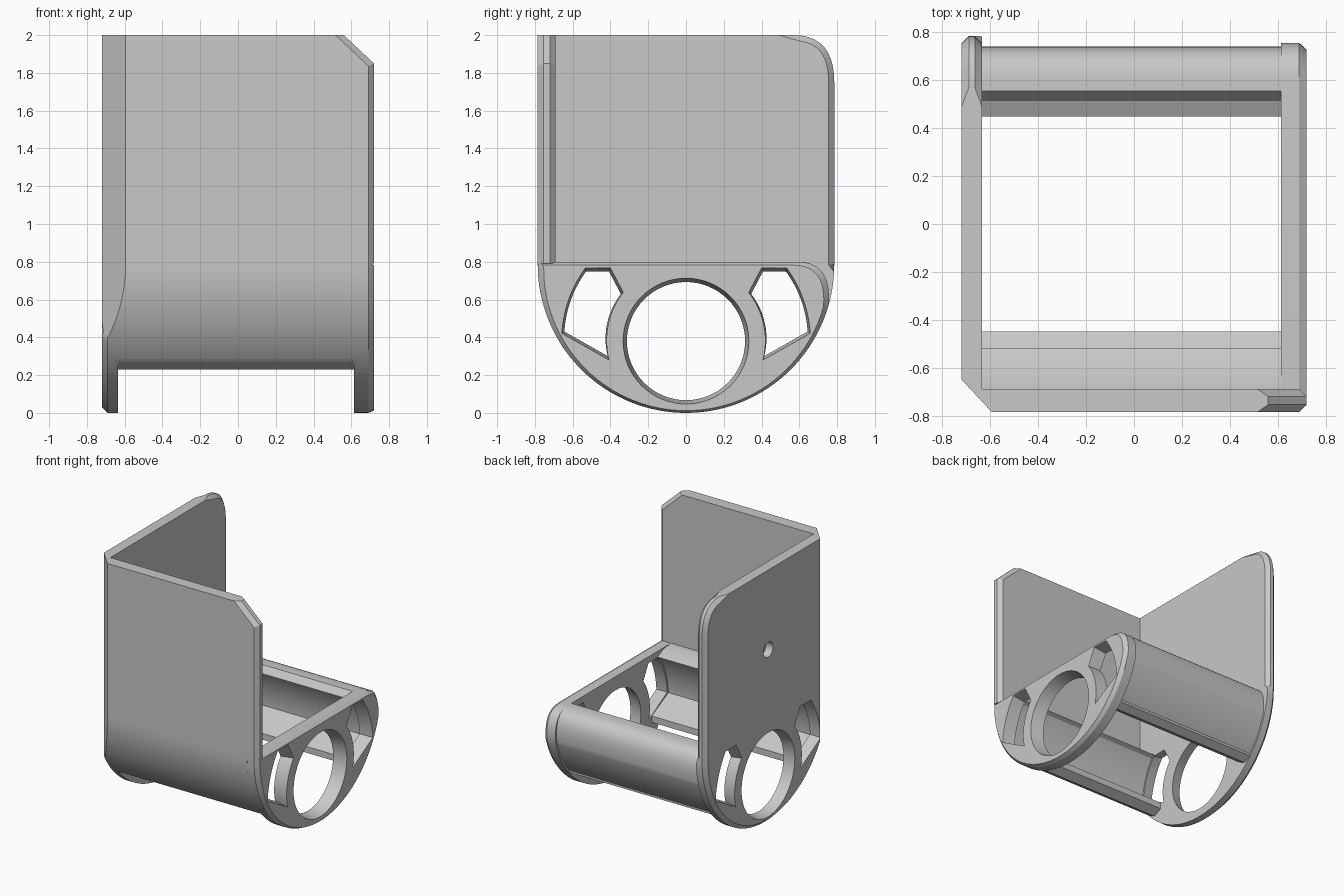
import bpy, bmesh
from math import sin, cos, radians
from mathutils import Vector

if "Cube" in bpy.data.objects:
    bpy.data.objects.remove(bpy.data.objects["Cube"])

R = 0.785          # radius of the rounded underside
BORE_Z = 0.38      # height of the round opening's centre
GREY = (0.58, 0.58, 0.58, 1)

mat = bpy.data.materials.new("plain grey")
mat.use_nodes = True
mat.diffuse_color = GREY
mat.node_tree.nodes["Principled BSDF"].inputs["Base Color"].default_value = GREY

PLACE = {"x": lambda p, t: (t, p[0], p[1]),
         "y": lambda p, t: (p[0], t, p[1]),
         "z": lambda p, t: (p[0], p[1], t)}


def arc(cz, r, a0, a1, n=24):
    """Points on a circle centred on the middle plane; angle 0 is the back."""
    steps = [radians(a0 + (a1 - a0) * i / n) for i in range(n + 1)]
    return [(r * cos(a), cz + r * sin(a)) for a in steps]


def curve(p, c, q, n=10):
    """Rounded corner from p to q with control point c."""
    p, c, q = Vector(p), Vector(c), Vector(q)
    ts = [i / n for i in range(n + 1)]
    return [tuple(p * (1 - t) ** 2 + c * 2 * t * (1 - t) + q * t * t) for t in ts]


def prism(name, pts, start, end, axis="x", taper=1.0, rim=None, width=0.03):
    """Extrude a profile; taper shrinks the far end, rim picks edges to chamfer."""
    bm = bmesh.new()
    mid = sum((Vector(p) for p in pts), Vector((0, 0))) / len(pts)
    far = [mid + (Vector(p) - mid) * taper for p in pts]
    a = [bm.verts.new(PLACE[axis](p, start)) for p in pts]
    b = [bm.verts.new(PLACE[axis](p, end)) for p in far]
    bm.faces.new(a)
    bm.faces.new(b)
    for i in range(len(pts)):
        j = (i + 1) % len(pts)
        bm.faces.new((a[i], a[j], b[j], b[i]))
    bmesh.ops.recalc_face_normals(bm, faces=bm.faces)
    if rim:
        edges = [e for e in bm.edges if rim(*e.verts)]
        bmesh.ops.bevel(bm, geom=edges, offset=width, segments=1, affect="EDGES")
    mesh = bpy.data.meshes.new(name)
    bm.to_mesh(mesh)
    bm.free()
    obj = bpy.data.objects.new(name, mesh)
    bpy.context.collection.objects.link(obj)
    mesh.materials.append(mat)
    return obj


def activate(obj):
    bpy.ops.object.select_all(action="DESELECT")
    obj.select_set(True)
    bpy.context.view_layer.objects.active = obj


def cut(obj, cutters):
    activate(obj)
    for c in cutters:
        c.hide_render = True
        mod = obj.modifiers.new("cut", "BOOLEAN")
        mod.operation, mod.solver, mod.object = "DIFFERENCE", "EXACT", c
        bpy.ops.object.modifier_apply(modifier=mod.name)


# Tall side plate, rounded underneath and at the upper back corner
def tall_rim(v, w):
    m = (v.co + w.co) / 2
    if abs(v.co.x - w.co.x) > 0.01 or m.z > 1.999:
        return False
    if m.x < -0.7:
        return not (m.y < -0.7 and m.z > 0.79)
    return m.y > 0.4 and m.z > 0.79


tall_corner = curve((R, 1.75), (R, 2), (0.57, 2))
tall_profile = arc(R, R, -180, 0, 64) + tall_corner + [(0.49, 2), (-R, 2)]
tall_plate = prism("tall_side_plate", tall_profile, -0.72, -0.635, rim=tall_rim)

# Low side plate: a tapered outer layer makes the chamfered rim
low_corner = curve((0.755, 0.57), (0.775, 0.8), (0.59, 0.8))
low_profile = [(-R, 0.8)] + arc(R, R, -176, -20, 56) + low_corner
low_plate = prism("low_side_plate", low_profile, 0.69, 0.615)
rim_profile = [(y, min(z, 0.8)) for y, z in low_profile]
low_rim = prism("low_plate_rim", rim_profile, 0.69, 0.72, taper=0.962)


# Tall front panel with a clipped corner
def panel_rim(v, w):
    return (abs(v.co.y - w.co.y) < 0.01 and min(v.co.x, w.co.x) > 0.5
            and max(v.co.z, w.co.z) > 1)


panel_profile = [(-0.72, 0.79), (0.72, 0.79), (0.72, 1.85), (0.56, 2), (-0.72, 2)]
front_panel = prism("front_panel", panel_profile, -R, -0.69, "y", rim=panel_rim)

# Curved shells joining the side plates, each with a lip below
lip = [(0.45, 0.315), (0.45, 0.265), (0.52, 0.23), (0.58, 0.262)]
bore = arc(BORE_Z, 0.66, 33, 3.5, 16)
back_profile = (bore + lip + arc(R, 0.77, -41, -17, 14)
                + curve((0.738, 0.575), (0.76, 0.8), (0.6, 0.8)) + [(0.555, 0.8), (0.515, 0.75)])
front_profile = (bore + lip + arc(R, R, -41, 0, 20)
                 + [(R, 0.8), (0.69, 0.8), (0.6, 0.79), (0.52, 0.755)])
back_shell = prism("back_shell", back_profile, -0.65, 0.63)
front_shell = prism("front_shell", [(-y, z) for y, z in front_profile], -0.65, 0.63)

# Slanted cut down the tall front corner
wedge = prism("corner_cutter", [(-0.845, -0.515), (-0.47, -0.92), (-0.9, -0.95)], -0.1, 2.1, "z")
for part in (tall_plate, front_panel, front_shell):
    cut(part, [wedge])

# Round openings and curved windows in both side plates
window = (arc(BORE_Z, 0.66, 3.5, 36, 10) + [(0.4, 0.77)] + arc(BORE_Z, 0.42, 38, -14, 12))
cutters = [wedge]
for plates, outer, inner in (((tall_plate,), -0.73, -0.62),
                             ((low_plate, low_rim), 0.73, 0.6)):
    tools = [prism("opening_cutter", arc(BORE_Z, 0.335, 0, 354.375, 63), outer, inner, taper=0.925)]
    for side in (1, -1):
        pts = [(side * y, z) for y, z in window]
        tools.append(prism("window_cutter", pts, outer, inner, taper=0.9))
    for plate in plates:
        cut(plate, tools)
    cutters += tools

# Blind screw hole in the outside of the tall plate
screw = prism("screw_cutter", arc(1.37, 0.06, 0, 345, 23), -0.75, -0.66)
cut(tall_plate, [screw])

for c in cutters + [screw]:
    bpy.data.objects.remove(c)
for part in (tall_plate, low_plate, low_rim, front_panel, back_shell, front_shell):
    activate(part)
    bpy.ops.object.shade_smooth_by_angle(angle=radians(25))
